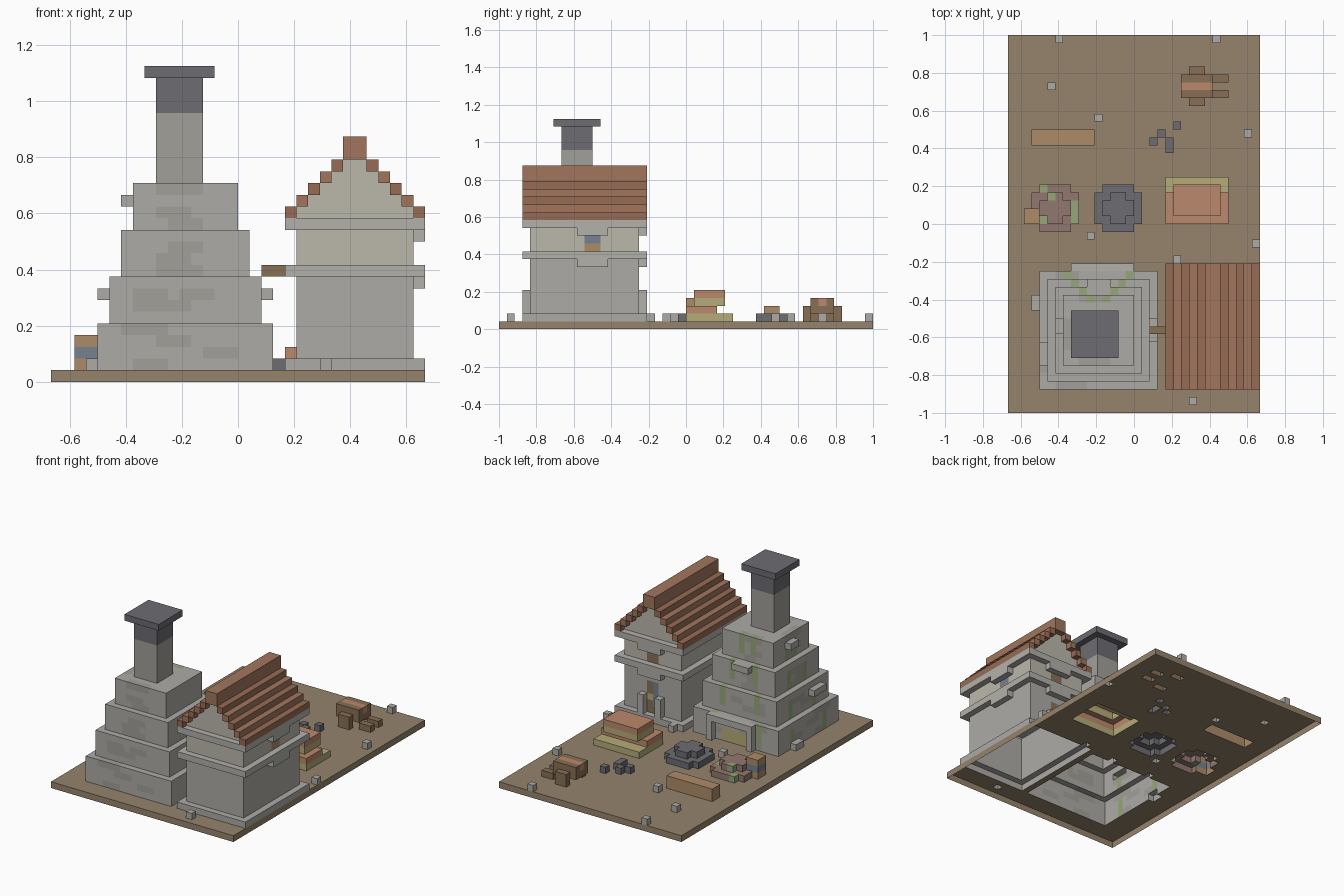
import bpy, bmesh, random
from mathutils import Vector

if "Cube" in bpy.data.objects:
    bpy.data.objects.remove(bpy.data.objects["Cube"])

U = 1 / 24            # one block
random.seed(4)
COL = dict(
    earth=(.30, .23, .15), stone=(.42, .41, .38), stone2=(.36, .35, .32), ledge=(.45, .44, .41),
    plaster=(.50, .48, .41), dark=(.15, .15, .17), tile=(.31, .15, .09), tile2=(.36, .18, .11),
    wood=(.25, .16, .09), tan=(.42, .26, .14), clay=(.50, .25, .15), straw=(.46, .41, .19),
    moss=(.30, .38, .19), glass=(.18, .22, .28), rust=(.29, .19, .16))
grid = {}             # block position -> (part, colour)


def box(part, col, x0, x1, y0, y1, z0, z1):
    for x in range(x0, x1):
        for y in range(y0, y1):
            for z in range(z0, z1):
                grid[x, y, z] = (part, col)


def paint(col, x0, x1, y0, y1, z0, z1):
    for x in range(x0, x1):
        for y in range(y0, y1):
            for z in range(z0, z1):
                if (x, y, z) in grid:
                    grid[x, y, z] = (grid[x, y, z][0], col)


# ground slab
box("ground", "earth", -16, 16, -24, 24, 0, 1)

# stepped furnace: four shrinking tiers
for i in range(4):
    box("furnace", "stone", -12 + i, 3 - i, -21 + i, -6 - i, 1 + 4 * i, 5 + 4 * i)
# worn brick patches and moss streaks
for i in range(4):
    for k in range(5):
        a, h = random.randint(-10 + i, -3 - i), 1 + 4 * i + random.randint(0, 3)
        paint("stone2", a, a + 3, -21 + i, -20 + i, h, h + 1)
        paint("stone2", a, a + 2, -7 - i, -6 - i, h, h + 1)
        b = a - 9
        paint("stone2", -12 + i, -11 + i, b, b + 3, h, h + 1)
    for a in (-9 + i, -1 - i):
        paint("moss", a, a + 1, -7 - i, -6 - i, 2 + 4 * i, 5 + 4 * i)
    for b in (-18 + i, -10 - i):
        paint("moss", -12 + i, -11 + i, b, b + 1, 1 + 4 * i, 4 + 4 * i)
# furnace mouth and surround
paint("straw", -7, -2, -7, -6, 1, 3)
box("furnace_mouth", "ledge", -8, 0, -6, -5, 4, 5)
for x in (-8, -1):
    box("furnace_mouth", "ledge", x, x + 1, -6, -5, 1, 4)
# jutting stones
for b in ((-10, -9, -14, -12, 15, 16), (-12, -11, -18, -15, 7, 8), (2, 3, -15, -12, 7, 8),
          (-13, -12, -11, -9, 1, 2), (-6, -3, -8, -7, 12, 13)):
    box("furnace_jutting_stones", "stone", *b)
# chimney
box("chimney", "stone2", -7, -3, -16, -12, 17, 23)
box("chimney", "dark", -7, -3, -16, -12, 23, 26)
box("chimney_cap", "dark", -8, -2, -17, -11, 26, 27)

# house walls, plinth and ledges
box("house_plinth", "stone", 4, 16, -21, -5, 1, 2)
box("house_walls", "stone", 5, 15, -20, -6, 2, 9)
box("house_walls", "plaster", 5, 15, -20, -6, 10, 13)
for z in (9, 13):
    box("house_ledges", "ledge", 4, 16, -21, -5, z, z + 1)
    box("house_ledges", "ledge", 15, 16, -14, -10, z - 1, z)   # side hoods
    box("house_ledges", "ledge", 8, 12, -6, -5, z - 1, z)      # door-side hoods
# gable and stepped roof
for i in range(5):
    box("house_gable", "plaster", 5 + i, 15 - i, -20, -6, 14 + i, 15 + i)
    for x in (4 + i, 15 - i):
        box("roof", ("tile", "tile2")[i % 2], x, x + 1, -21, -5, 14 + i, 15 + i)
box("roof_ridge", "tile2", 9, 11, -21, -5, 19, 21)
# door, frame and windows
paint("wood", 9, 11, -7, -6, 2, 7)
paint("glass", 9, 10, -7, -6, 3, 7)
paint("straw", 10, 11, -7, -6, 4, 5)
for x in (8, 11):
    box("door_frame", "ledge", x, x + 1, -6, -5, 2, 5)
paint("wood", 9, 11, -7, -6, 10, 12)
paint("tan", 14, 15, -13, -11, 10, 11)
paint("glass", 14, 15, -13, -11, 11, 12)
# beam between house and furnace
box("tie_beam", "wood", 2, 4, -14, -13, 9, 10)


# round-ish rings: crossed boxes, one smaller layer on top
def ring(part, col, cx, cy):
    for r, z in ((3, 1), (2, 2)):
        box(part, col, cx - r + 1, cx + r - 1, cy - r, cy + r, z, z + 1)
        box(part, col, cx - r, cx + r, cy - r + 1, cy + r - 1, z, z + 1)


ring("fire_pit", "dark", -2, 2)
ring("mossy_well", "rust", -10, 2)
for x, y in ((-12, 4), (-8, 0), (-8, 1), (-8, 2), (-12, 0), (-11, 3)):
    paint("moss", x, x + 1, y, y + 1, 1, 3)
box("well_post", "tan", -14, -12, 0, 2, 1, 4)
paint("glass", -14, -12, 0, 2, 2, 3)

# stacked goods
box("goods_stack", "straw", 4, 12, 0, 6, 1, 2)
box("goods_stack", "clay", 4, 12, 0, 4, 2, 3)
box("goods_stack", "straw", 5, 11, 1, 5, 3, 4)
box("goods_stack", "clay", 5, 11, 1, 5, 4, 5)

# timber trough
box("timber", "tan", -13, -5, 10, 12, 1, 3)

# hand cart
box("cart_body", "wood", 6, 10, 16, 19, 2, 4)
paint("clay", 6, 10, 17, 18, 3, 4)
for y in (15, 19):
    box("cart_wheels", "wood", 7, 9, y, y + 1, 1, 3)
for y in (16, 18):
    box("cart_handles", "wood", 10, 12, y, y + 1, 1, 2)

# coal lumps and loose stones
for x, y in ((2, 10), (3, 11), (4, 10), (4, 9), (5, 12)):
    box("coal_lumps", "dark", x, x + 1, y, y + 1, 1, 2)
for x, y in ((-10, 23), (10, 23), (-11, 17), (-5, 13), (14, 11), (15, -3), (-6, -2), (7, -23), (5, -5)):
    box("loose_stones", "stone", x, x + 1, y, y + 1, 1, 2)

# turn blocks into one open-bottomed skin per part
mats = {}
for name, c in COL.items():
    mats[name] = bpy.data.materials.new(name)
    mats[name].diffuse_color = (*c, 1)
for part in dict.fromkeys(p for p, _ in grid.values()):
    cells = {k: c for k, (p, c) in grid.items() if p == part}
    used = sorted(set(cells.values()))
    bm, verts = bmesh.new(), {}

    def vert(p):
        p = tuple(p)
        if p not in verts:
            verts[p] = bm.verts.new(Vector(p) * U)
        return verts[p]

    for k, c in cells.items():
        for ax in range(3):
            for s in (0, 1):
                n = list(k)
                n[ax] += 2 * s - 1
                if tuple(n) in grid or n[2] < 0:
                    continue
                quad = []
                for da, db in ((0, 0), (1, 0), (1, 1), (0, 1)):
                    q = list(k)
                    q[ax] += s
                    q[(ax + 1) % 3] += da
                    q[(ax + 2) % 3] += db
                    quad.append(vert(q))
                f = bm.faces.new(quad if s else quad[::-1])
                f.material_index = used.index(c)
    bmesh.ops.dissolve_limit(bm, angle_limit=.01, verts=bm.verts, edges=bm.edges, delimit={'MATERIAL'})
    me = bpy.data.meshes.new(part)
    bm.to_mesh(me)
    bm.free()
    for c in used:
        me.materials.append(mats[c])
    bpy.context.collection.objects.link(bpy.data.objects.new(part, me))

for m in bpy.data.materials:
    if m.users and not m.is_grease_pencil:
        m.use_nodes = True
        m.node_tree.nodes["Principled BSDF"].inputs["Base Color"].default_value = m.diffuse_color
